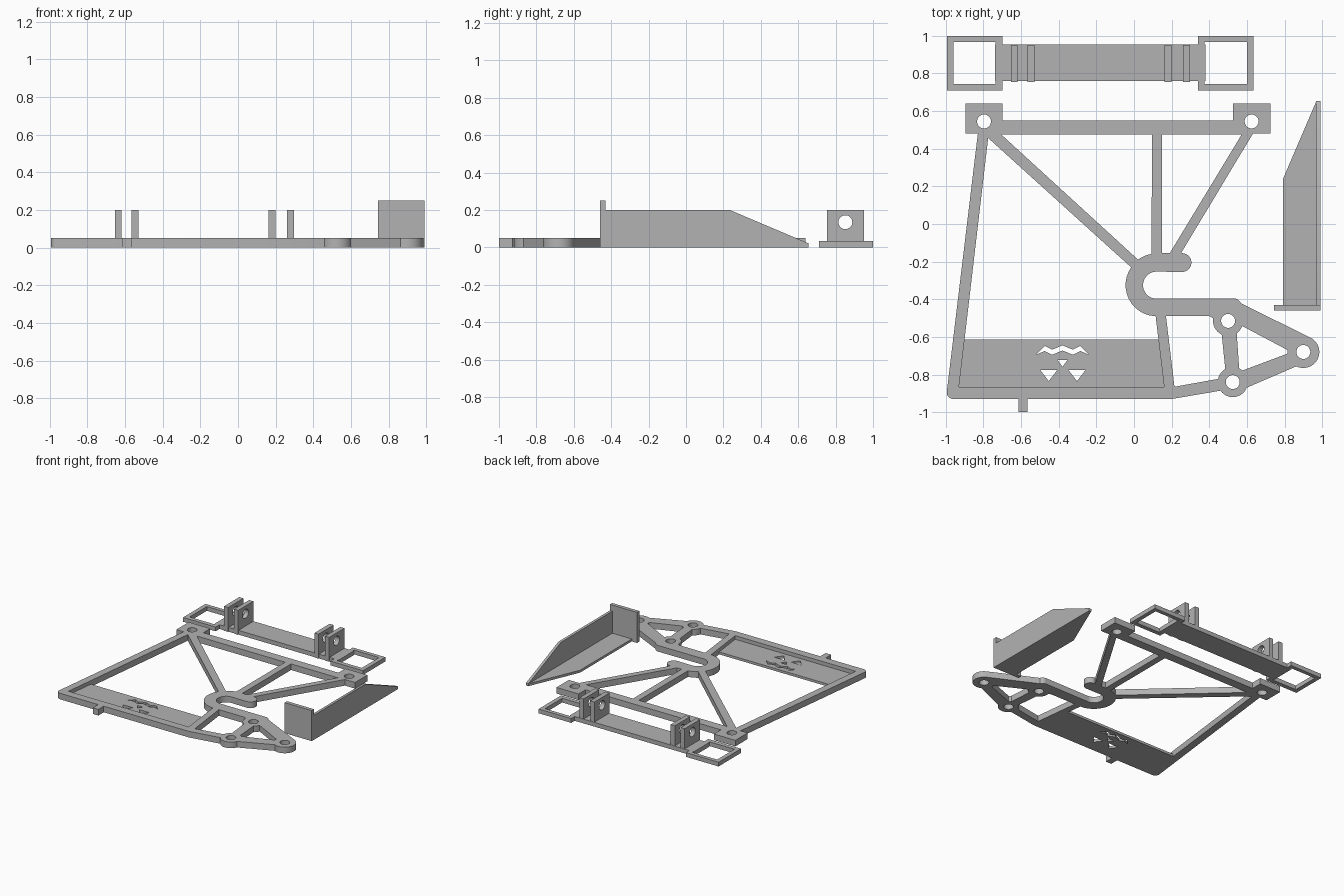
import bpy, bmesh, math
from mathutils import Matrix

if "Cube" in bpy.data.objects:
    bpy.data.objects.remove(bpy.data.objects["Cube"])

grey = bpy.data.materials.new("plain grey")
grey.diffuse_color = (0.45, 0.45, 0.45, 1)
grey.use_nodes = True
grey.node_tree.nodes["Principled BSDF"].inputs["Base Color"].default_value = grey.diffuse_color


def arc(cx, cy, r, a0, a1):
    """Points on an arc, angles in degrees."""
    n = max(2, round(abs(a1 - a0) / 10))
    angles = [math.radians(a0 + (a1 - a0) * i / n) for i in range(n + 1)]
    return [(cx + r * math.cos(a), cy + r * math.sin(a)) for a in angles]


def hole(cx, cy, r=0.037):
    return arc(cx, cy, r, 0, 360)[:-1]


def rect(x0, x1, y0, y1):
    return [(x0, y0), (x1, y0), (x1, y1), (x0, y1)]


def plate(name, loops, lo, hi, along_x=False):
    """Flat plate from an outline plus holes; along_x reads loops as (y, z)."""
    curve = bpy.data.curves.new(name, 'CURVE')
    curve.dimensions = '2D'
    curve.fill_mode = 'BOTH'
    curve.extrude = (hi - lo) / 2
    for pts in loops:
        s = curve.splines.new('POLY')
        s.points.add(len(pts) - 1)
        for p, (u, v) in zip(s.points, pts):
            p.co = (u, v, 0, 1)
        s.use_cyclic_u = True
    tmp = bpy.data.objects.new(name + "_outline", curve)
    bpy.context.collection.objects.link(tmp)
    dg = bpy.context.evaluated_depsgraph_get()
    mesh = bpy.data.meshes.new_from_object(tmp.evaluated_get(dg))
    bpy.data.objects.remove(tmp)
    mesh.transform(Matrix.Translation((0, 0, (lo + hi) / 2)))
    if along_x:
        mesh.transform(Matrix(((0, 0, 1, 0), (1, 0, 0, 0), (0, 1, 0, 0), (0, 0, 0, 1))))
    bm = bmesh.new()
    bm.from_mesh(mesh)
    bmesh.ops.remove_doubles(bm, verts=bm.verts, dist=1e-5)
    bmesh.ops.recalc_face_normals(bm, faces=bm.faces)
    bm.to_mesh(mesh)
    bm.free()
    mesh.materials.clear()
    mesh.materials.append(grey)
    ob = bpy.data.objects.new(name, mesh)
    bpy.context.collection.objects.link(ob)
    return ob


# Main frame: outline with tab, pivot bosses, hook and corner blocks
outline = (
    arc(-0.96, -0.895, 0.035, 175, 270)
    + [(-0.615, -0.93), (-0.615, -1), (-0.565, -1), (-0.565, -0.93), (0.2, -0.93)]
    + arc(0.525, -0.84, 0.08, 215, 338)
    + arc(0.9, -0.68, 0.085, -116, 64)
    + arc(0.53, -0.435, 0.04, 20, 90)
    + arc(0.12, -0.325, 0.072, 270, 90)
    + arc(0.255, -0.205, 0.05, -90, 90)
    + [(0.25, -0.155), (0.632, 0.48), (0.725, 0.48), (0.725, 0.64), (0.525, 0.64),
       (0.525, 0.55), (-0.7, 0.55), (-0.7, 0.64), (-0.895, 0.64), (-0.895, 0.48),
       (-0.83, 0.48)])
windows = [
    # left opening
    [(-0.93, -0.865), (0.16, -0.865), (0.115, -0.49)]
    + arc(0.12, -0.325, 0.165, 268, 145) + [(-0.775, 0.457)],
    # opening between the long diagonal and the upright
    [(-0.705, 0.475)] + arc(0.12, -0.325, 0.168, 126, 99) + [(0.095, 0.475)],
    # opening between the upright and the short diagonal
    [(0.148, 0.475), (0.148, -0.155), (0.19, -0.155), (0.572, 0.475)],
    # opening under the hook
    [(0.17, -0.49), (0.4, -0.49)] + arc(0.5, -0.515, 0.08, 170, 245)
    + arc(0.525, -0.84, 0.08, 120, 168) + [(0.215, -0.865)],
    # triangular opening between the three bosses
    arc(0.5, -0.515, 0.08, 305, 340) + arc(0.9, -0.68, 0.085, 173, 186)
    + arc(0.525, -0.84, 0.08, 50, 65),
]
pivots = [(-0.797, 0.545), (0.625, 0.545), (0.5, -0.515), (0.9, -0.68), (0.525, -0.84)]
plate("main_frame", [outline] + windows + [hole(x, y) for x, y in pivots], 0, 0.05)

# Thin panel with cut-out face
panel = [(-0.93, -0.865), (0.16, -0.865), (0.13, -0.615), (-0.902, -0.615)]
cutouts = [[(cx - w, y), (cx + w, y), (cx, y - h)] for cx, y, w, h in
           ((-0.453, -0.775, 0.046, 0.06), (-0.303, -0.775, 0.046, 0.06),
            (-0.38, -0.722, 0.027, 0.037))]
xs = [-0.52, -0.475, -0.435, -0.38, -0.325, -0.285, -0.24]
top = [-0.695, -0.648, -0.668, -0.645, -0.668, -0.648, -0.695]
low = [-0.675, -0.695, -0.672, -0.695, -0.675]
cutouts.append(list(zip(xs, top)) + list(zip(xs[5:0:-1], low)))
plate("thin_panel", [panel] + cutouts, 0, 0.02)

# Clamp strip: flat bar with a square frame at each end
plate("strip_bar", [rect(-0.7, 0.34, 0.76, 0.955)], 0, 0.035)
for side, x0, x1 in (("left", -0.995, -0.70), ("right", 0.34, 0.635)):
    plate(side + "_square_frame",
          [rect(x0, x1, 0.71, 1.0), rect(x0 + 0.035, x1 - 0.035, 0.745, 0.968)], 0, 0.035)
for x0, x1 in ((-0.74, -0.70), (0.34, 0.38)):
    plate("strip_end", [rect(x0, x1, 0.76, 0.955)], 0, 0.035)

# Upright lugs with pin holes
for x in (-0.655, -0.565, 0.163, 0.26):
    plate("lug", [rect(0.755, 0.952, 0, 0.2), hole(0.852, 0.135)], x, x + 0.037, True)

# Side shield: floor, tapered wall and end plate
plate("shield_floor", [[(0.792, -0.43), (0.97, -0.43), (0.97, 0.655), (0.792, 0.24)]], 0, 0.02)
plate("shield_wall", [[(-0.43, 0), (0.655, 0), (0.655, 0.022), (0.235, 0.2), (-0.43, 0.2)]],
      0.968, 0.99, True)
plate("shield_end", [rect(-0.46, -0.43, 0, 0.25)], 0.745, 0.99, True)

# Smooth the round edges, keep the corners sharp
for ob in bpy.context.collection.objects:
    ob.select_set(True)
    bpy.context.view_layer.objects.active = ob
bpy.ops.object.shade_smooth_by_angle(angle=math.radians(25))
